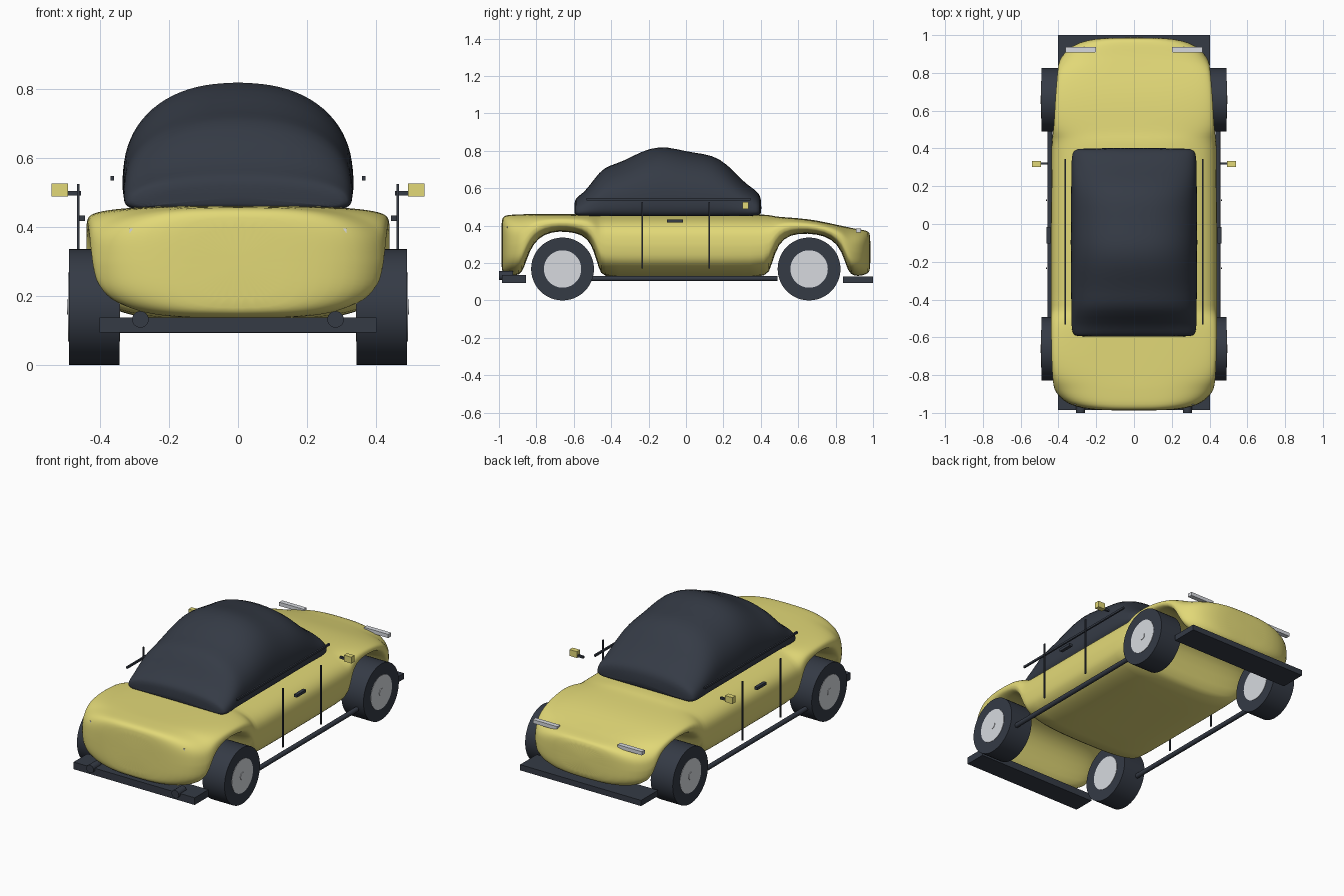
import bpy, bmesh, math
from mathutils import Matrix


def material(name, rgb):
    m = bpy.data.materials.new(name)
    m.diffuse_color = (*rgb, 1)
    return m


YELLOW = material("yellow paint", (0.76, 0.69, 0.185))
DARK = material("dark slate", (0.035, 0.043, 0.06))
SILVER = material("light grey", (0.68, 0.70, 0.74))


def finish(name, bm, mat, smooth=None):
    bmesh.ops.recalc_face_normals(bm, faces=bm.faces)
    me = bpy.data.meshes.new(name)
    bm.to_mesh(me)
    bm.free()
    me.materials.append(mat)
    ob = bpy.data.objects.new(name, me)
    bpy.context.collection.objects.link(ob)
    if smooth:
        bpy.ops.object.select_all(action='DESELECT')
        ob.select_set(True)
        bpy.context.view_layer.objects.active = ob
        bpy.ops.object.shade_smooth_by_angle(angle=math.radians(smooth))
    return ob


def box(name, lo, hi, mat):
    bm = bmesh.new()
    size = [b - a for a, b in zip(lo, hi)]
    mid = [(a + b) / 2 for a, b in zip(lo, hi)]
    bmesh.ops.create_cube(bm, size=1, matrix=Matrix.Translation(mid) @ Matrix.Diagonal((*size, 1)))
    return finish(name, bm, mat)


def pair(name, lo, hi, mat):
    box(name + "_right", lo, hi, mat)
    box(name + "_left", (-hi[0], lo[1], lo[2]), (-lo[0], hi[1], hi[2]), mat)


def cylinder(name, centre, r, length, axis, mat, seg=48):
    bm = bmesh.new()
    rot = Matrix.Rotation(math.pi / 2, 4, 'Y' if axis == 'X' else 'X')
    bmesh.ops.create_cone(bm, cap_ends=True, segments=seg, radius1=r, radius2=r, depth=length,
                          matrix=Matrix.Translation(centre) @ rot)
    return finish(name, bm, mat, 35)


def loft(name, sections, outline, mat):
    # skin cross-sections that follow the length of the car
    bm = bmesh.new()
    rings = [[bm.verts.new((x, s[0], z)) for x, z in outline(*s)] for s in sections]
    n = len(rings[0])
    for a, b in zip(rings, rings[1:]):
        for i in range(n):
            j = (i + 1) % n
            bm.faces.new((a[i], a[j], b[j], b[i]))
    bm.faces.new(rings[0])
    bm.faces.new(rings[-1])
    ob = finish(name, bm, mat, 180)
    ob.modifiers.new("smooth", 'SUBSURF').levels = 1
    ob.modifiers["smooth"].render_levels = 1
    return ob


def rounded(w, zb, zt, top, bot, n=8, power=2.0):
    # closed outline from superelliptical corners: top / bot are (rx, rz)
    def corner(a):
        return max(0, math.cos(a)) ** (2 / power), max(0, math.sin(a)) ** (2 / power)
    half = []
    for k in range(n + 1):
        c, s = corner(math.pi / 2 * (1 - k / n))
        half.append((w - top[0] * (1 - c), zt - top[1] * (1 - s)))
    for k in range(n + 1):
        c, s = corner(math.pi / 2 * k / n)
        half.append((w - bot[0] * (1 - c), zb + bot[1] * (1 - s)))
    return half + [(-x, z) for x, z in reversed(half)]


def body_outline(y, w, zb, zt):
    r = (w * 0.98, (zt - zb) * 0.49)
    return rounded(w, zb, zt, r, r, 10, 3.1)


def cabin_outline(y, w, zb, zt):
    rise = (zt - zb) * 0.77
    return rounded(w, zb, zt, (w * 0.98, rise), (0.04, (zt - zb) * 0.2), 10, 2.25)


# body shell: y, half width, bottom, top; the bottom rises over the wheels
body = [(-0.987, 0.14, 0.17, 0.42), (-0.982, 0.23, 0.155, 0.44), (-0.968, 0.31, 0.143, 0.454),
        (-0.94, 0.372, 0.135, 0.458), (-0.89, 0.416, 0.132, 0.46), (-0.865, 0.424, 0.175, 0.461),
        (-0.835, 0.429, 0.27, 0.461), (-0.79, 0.433, 0.335, 0.461), (-0.72, 0.436, 0.367, 0.461),
        (-0.64, 0.438, 0.37, 0.461), (-0.55, 0.439, 0.352, 0.461), (-0.505, 0.439, 0.30, 0.461),
        (-0.48, 0.439, 0.22, 0.461), (-0.455, 0.439, 0.135, 0.461), (-0.42, 0.439, 0.125, 0.461),
        (0.0, 0.439, 0.125, 0.461), (0.40, 0.437, 0.125, 0.46), (0.445, 0.435, 0.135, 0.457),
        (0.475, 0.43, 0.26, 0.449), (0.52, 0.424, 0.335, 0.445), (0.60, 0.42, 0.36, 0.44),
        (0.70, 0.414, 0.355, 0.428), (0.78, 0.407, 0.33, 0.41), (0.835, 0.402, 0.265, 0.398),
        (0.865, 0.395, 0.15, 0.392), (0.90, 0.375, 0.128, 0.384), (0.945, 0.33, 0.133, 0.377),
        (0.975, 0.25, 0.145, 0.37), (0.987, 0.15, 0.165, 0.355)]
loft("body_shell", body, body_outline, YELLOW)

# dark cabin dome
cabin = [(-0.597, 0.295, 0.465, 0.52), (-0.59, 0.318, 0.455, 0.545), (-0.565, 0.328, 0.452, 0.565),
         (-0.53, 0.331, 0.452, 0.592), (-0.46, 0.332, 0.452, 0.693), (-0.41, 0.332, 0.452, 0.721),
         (-0.34, 0.333, 0.452, 0.741), (-0.24, 0.334, 0.452, 0.797), (-0.14, 0.335, 0.452, 0.826),
         (-0.05, 0.335, 0.452, 0.809), (0.04, 0.334, 0.452, 0.789), (0.14, 0.333, 0.452, 0.778),
         (0.22, 0.332, 0.452, 0.73), (0.31, 0.331, 0.452, 0.63), (0.36, 0.329, 0.452, 0.598),
         (0.39, 0.32, 0.455, 0.572), (0.403, 0.295, 0.465, 0.54)]
loft("cabin", cabin, cabin_outline, DARK)

# wheels with hubs and caps
for end, y in (("front", -0.66), ("rear", 0.658)):
    for side, s in (("right", 1), ("left", -1)):
        tag = end + "_" + side
        cylinder("tyre_" + tag, (s * 0.417, y, 0.168), 0.168, 0.146, 'X', DARK)
        cylinder("hub_" + tag, (s * 0.417, y, 0.168), 0.1, 0.15, 'X', SILVER)
        cylinder("cap_" + tag, (s * 0.48, y, 0.168), 0.022, 0.03, 'X', SILVER, 24)

# bumpers and fog lamps
box("front_bumper", (-0.402, -0.985, 0.094), (0.402, -0.855, 0.137), DARK)
box("rear_bumper", (-0.402, 0.84, 0.093), (0.402, 1.0, 0.127), DARK)
for side, s in (("right", 1), ("left", -1)):
    cylinder("fog_lamp_" + side, (s * 0.283, -0.963, 0.132), 0.024, 0.074, 'Y', DARK, 24)
    # side sill tubes
    cylinder("sill_" + side, (s * 0.445, -0.01, 0.117), 0.014, 1.0, 'Y', DARK, 16)

# door seams, handles, window trims, mirrors and lamps
pair("door_seam_front", (0.46, -0.239, 0.17), (0.466, -0.231, 0.525), DARK)
pair("door_seam_rear", (0.46, 0.121, 0.17), (0.466, 0.129, 0.525), DARK)
pair("door_handle", (0.443, -0.102, 0.417), (0.463, -0.015, 0.433), DARK)
pair("window_trim", (0.359, -0.533, 0.535), (0.369, 0.345, 0.547), DARK)
pair("mirror_arm", (0.455, 0.314, 0.491), (0.497, 0.326, 0.504), DARK)
pair("mirror", (0.492, 0.303, 0.488), (0.541, 0.333, 0.526), YELLOW)
pair("rear_lamp", (0.20, 0.908, 0.362), (0.362, 0.936, 0.384), SILVER)
pair("front_lamp", (0.296, -0.957, 0.383), (0.314, -0.935, 0.396), SILVER)
